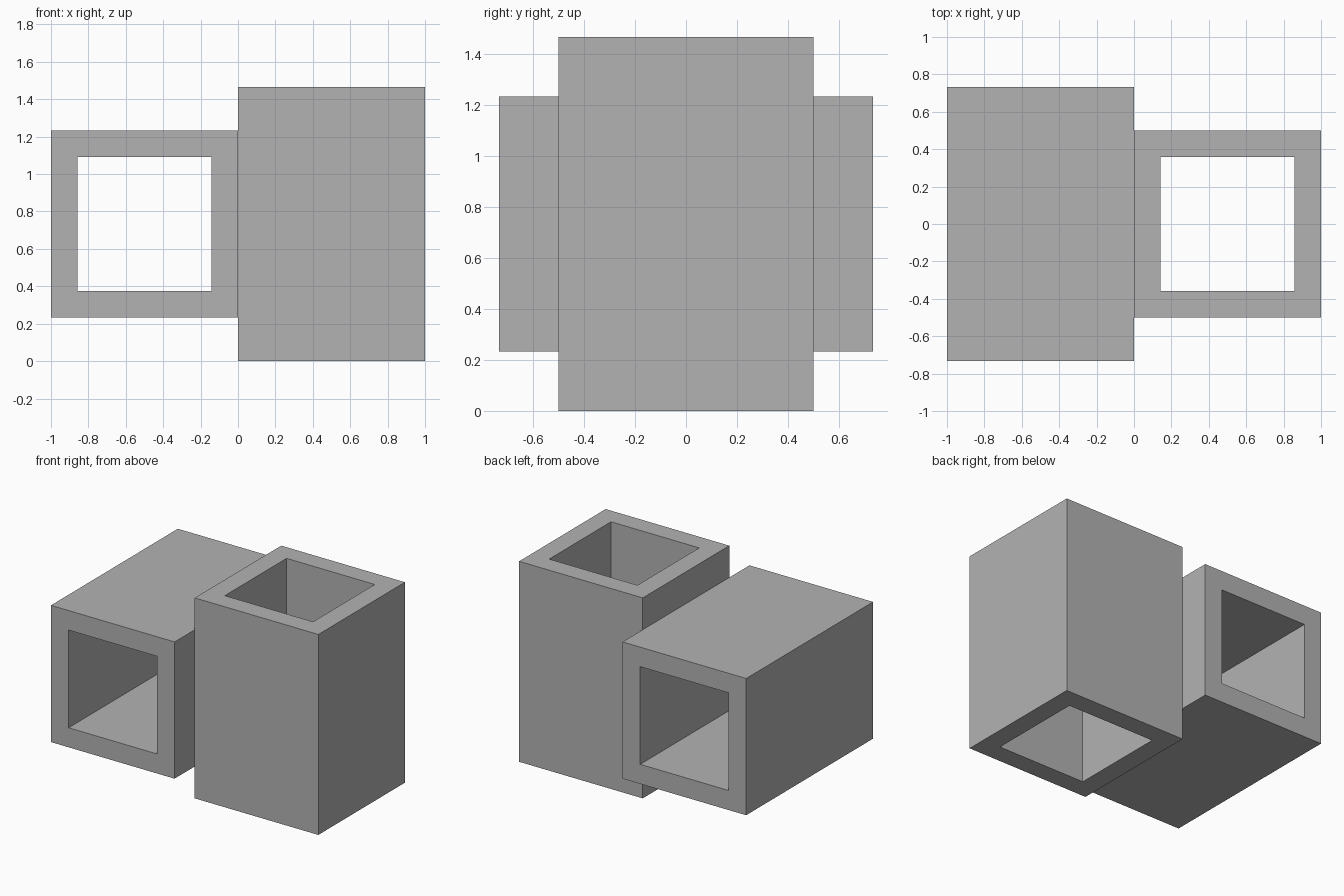
import bpy
import bmesh
from math import pi
from mathutils import Matrix, Vector

cube = bpy.data.objects.get("Cube")
if cube:
    bpy.data.objects.remove(cube, do_unlink=True)

LENGTH = 1.466
OUTER = 0.5      # half width of the outer square
INNER = 0.357    # half width of the bore

grey = bpy.data.materials.new("light grey")
grey.use_nodes = True
colour = (0.45, 0.45, 0.45, 1)
grey.diffuse_color = colour
grey.node_tree.nodes["Principled BSDF"].inputs["Base Color"].default_value = colour


def square_tube(name, centre, rotation):
    """Open square tube along local z, with clean four-sided end rims."""
    bm = bmesh.new()
    corners = [(-1, -1), (1, -1), (1, 1), (-1, 1)]
    # Rings of the wall section: outer bottom, outer top, inner top, inner bottom
    section = [(OUTER, -1), (OUTER, 1), (INNER, 1), (INNER, -1)]
    rings = [[bm.verts.new((x * r, y * r, end * LENGTH / 2)) for x, y in corners]
             for r, end in section]
    for i in range(4):
        a, b = rings[i], rings[(i + 1) % 4]
        for j in range(4):
            k = (j + 1) % 4
            bm.faces.new((a[j], a[k], b[k], b[j]))
    bmesh.ops.transform(bm, matrix=Matrix.Translation(Vector(centre)) @ rotation,
                        verts=bm.verts)
    bmesh.ops.recalc_face_normals(bm, faces=bm.faces)
    mesh = bpy.data.meshes.new(name)
    bm.to_mesh(mesh)
    bm.free()
    mesh.materials.append(grey)
    obj = bpy.data.objects.new(name, mesh)
    bpy.context.collection.objects.link(obj)
    return obj


# Two tubes side by side, one lying front to back and one upright
square_tube("lying_tube", (-OUTER, 0, LENGTH / 2), Matrix.Rotation(pi / 2, 4, "X"))
square_tube("upright_tube", (OUTER, 0, LENGTH / 2), Matrix.Identity(4))
